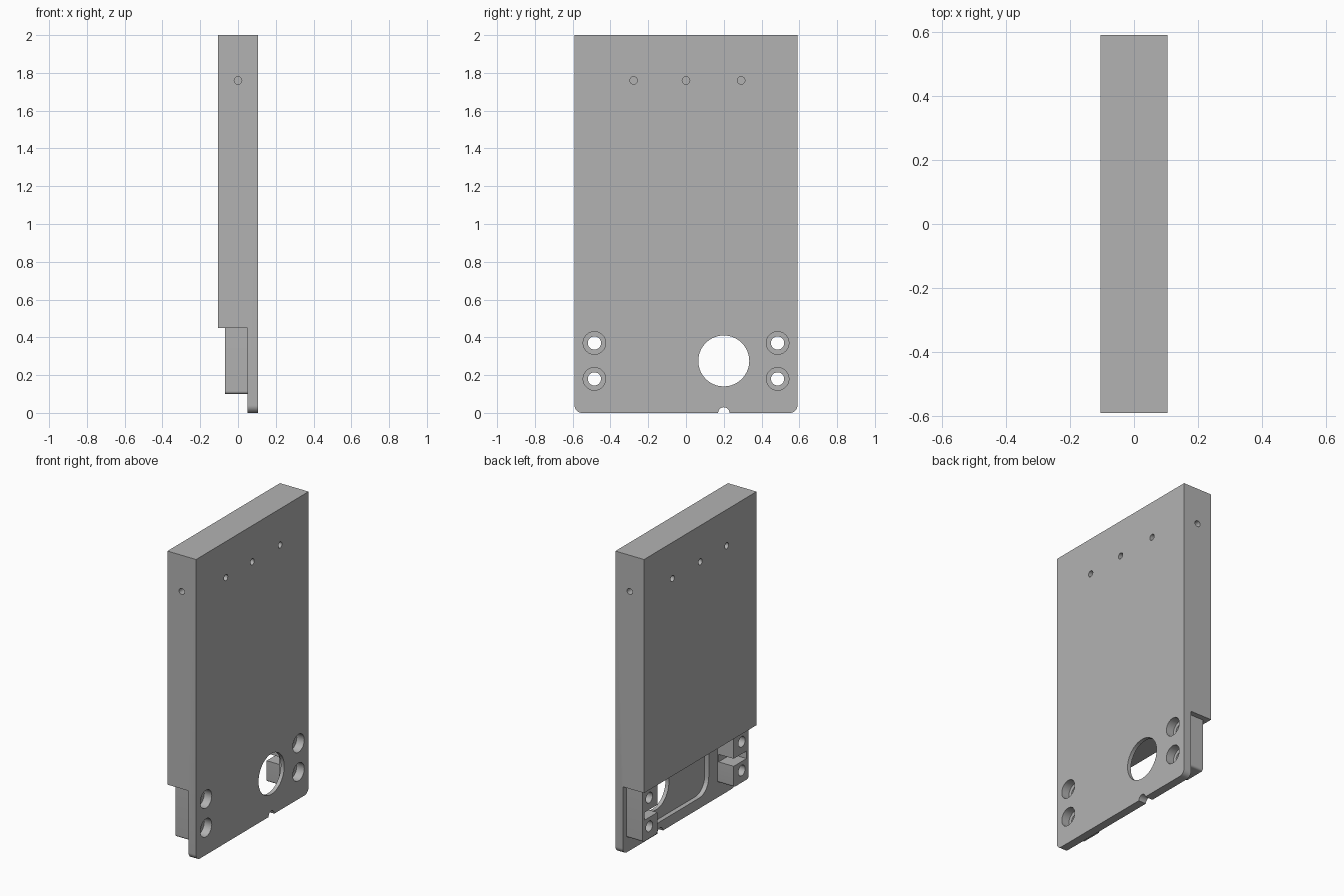
import bpy, math
from mathutils import Vector

cube = bpy.data.objects.get("Cube")
if cube:
    bpy.data.objects.remove(cube, do_unlink=True)

grey = bpy.data.materials.new("plain grey")
grey.use_nodes = True
GREY = (0.45, 0.45, 0.45, 1)
grey.diffuse_color = GREY
grey.node_tree.nodes["Principled BSDF"].inputs["Base Color"].default_value = GREY


def prism(name, outline, x0, x1):
    """Extrude a (y, z) outline from x0 to x1."""
    n = len(outline)
    verts = [(x, y, z) for x in (x0, x1) for y, z in outline]
    faces = [tuple(reversed(range(n))), tuple(range(n, 2 * n))]
    faces += [(i, (i + 1) % n, n + (i + 1) % n, n + i) for i in range(n)]
    mesh = bpy.data.meshes.new(name)
    mesh.from_pydata(verts, [], faces)
    mesh.materials.append(grey)
    obj = bpy.data.objects.new(name, mesh)
    bpy.context.collection.objects.link(obj)
    return obj


def rounded(y0, y1, z0, z1, low, high=0):
    """Rectangle outline with rounded lower and upper corners."""
    pts = []
    corners = [(y0, z0, 1, 1, 180, low), (y1, z0, -1, 1, 270, low),
               (y1, z1, -1, -1, 0, high), (y0, z1, 1, -1, 90, high)]
    for y, z, sy, sz, start, r in corners:
        for i in range(9 if r else 1):
            a = math.radians(start + i * 90 / 8)
            pts.append((y + r * (sy + math.cos(a)), z + r * (sz + math.sin(a)))
                       if r else (y, z))
    return pts


def circle(y, z, r, n=40):
    return [(y + r * math.cos(2 * math.pi * i / n),
             z + r * math.sin(2 * math.pi * i / n)) for i in range(n)]


def drill(start, end, r):
    """Round cutter between two points."""
    a, b = Vector(start), Vector(end)
    bpy.ops.mesh.primitive_cylinder_add(vertices=24, radius=r, depth=(b - a).length,
                                        location=(a + b) / 2)
    obj = bpy.context.object
    obj.rotation_euler = (b - a).to_track_quat("Z", "Y").to_euler()
    obj.data.materials.append(grey)
    return obj


def cut(target, cutters):
    """Subtract every cutter, then discard it."""
    bpy.context.view_layer.objects.active = target
    for c in cutters:
        mod = target.modifiers.new("cut", "BOOLEAN")
        mod.operation, mod.solver, mod.object = "DIFFERENCE", "EXACT", c
        bpy.ops.object.modifier_apply(modifier=mod.name)
        bpy.data.objects.remove(c, do_unlink=True)


def finish(obj):
    bpy.ops.object.select_all(action="DESELECT")
    obj.select_set(True)
    bpy.context.view_layer.objects.active = obj
    bpy.ops.object.shade_smooth_by_angle(angle=math.radians(30))


HALF_X, HALF_Y, STEP_Z, PLATE_X, BLOCK_X = 0.105, 0.59, 0.45, 0.05, -0.07
SCREW_Y, SCREW_Z = 0.485, (0.18, 0.37)

# Slab body: the lower part is milled down to a thin plate
body = prism("slab_body", rounded(-HALF_Y, HALF_Y, 0, 2, 0.04), -HALF_X, HALF_X)
cutters = [
    prism("step_cutter", rounded(-1, 1, -0.5, STEP_Z, 0), -0.5, PLATE_X),
    prism("pocket_cutter", rounded(-0.31, 0.36, 0.07, 0.44, 0.1, 0.1), 0, 0.08),
    prism("port_cutter", circle(0.2, 0.275, 0.135), 0, 0.5),
    prism("notch_cutter", circle(0.2, 0, 0.03, 24), 0, 0.5),
]

# Blind pin holes on both broad faces and both narrow ends
for s in (-1, 1):
    for y in (-0.277, 0, 0.292):
        cutters.append(drill((s * 0.05, y, 1.76), (s * 0.2, y, 1.76), 0.02))
    cutters.append(drill((0, s * 0.5, 1.76), (0, s * 0.7, 1.76), 0.02))

# Counterbores through the plate
for s in (-1, 1):
    for z in SCREW_Z:
        cutters.append(drill((0, s * SCREW_Y, z), (0.2, s * SCREW_Y, z), 0.06))
cut(body, cutters)
finish(body)

# Mounting blocks behind the plate, each slotted between its two screw holes
for s, side in ((-1, "front"), (1, "back")):
    y0, y1 = sorted((s * 0.4, s * 0.555))
    block = prism(side + "_mounting_block", rounded(y0, y1, 0.1, STEP_Z, 0.015),
                  BLOCK_X, PLATE_X)
    y0, y1 = sorted((s * 0.3, s * 0.535))
    cutters = [prism("slot_cutter", rounded(y0, y1, 0.24, 0.29, 0), -0.2, 0.04)]
    for z in SCREW_Z:
        cutters.append(drill((-0.3, s * SCREW_Y, z), (0.3, s * SCREW_Y, z), 0.035))
    cut(block, cutters)
    finish(block)
